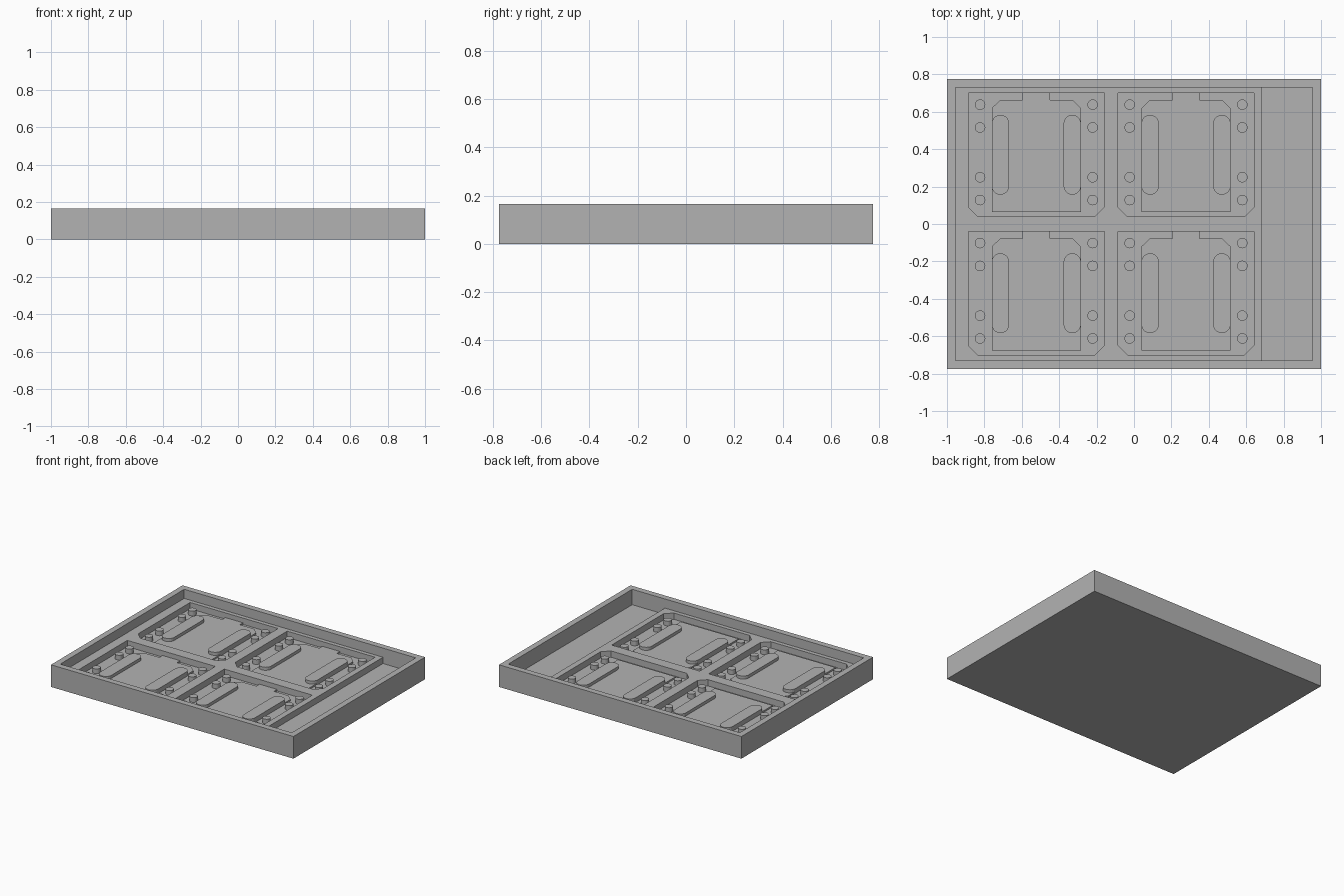
import bpy, bmesh
from math import cos, sin, pi

# Remove the default cube
cube = bpy.data.objects.get("Cube")
if cube:
    bpy.data.objects.remove(cube)

# Single plain grey material
grey = bpy.data.materials.new("plain_grey")
grey.use_nodes = True
grey.diffuse_color = (0.45, 0.45, 0.45, 1)
grey.node_tree.nodes["Principled BSDF"].inputs["Base Color"].default_value = grey.diffuse_color

W, D, TOP = 1.0, 0.775, 0.165       # tray half sizes and height
FLOOR, DECK = 0.05, 0.097           # trough floor and raised deck
PLATE, BAR, PEG = 0.062, 0.085, 0.085


def rect(x0, x1, y0, y1):
    return [(x0, y0), (x1, y0), (x1, y1), (x0, y1)]


def stadium(x, y, r, half, n=10):
    """Upright rounded slot outline; half = 0 gives a circle."""
    arc = [pi * i / n for i in range(n + 1)]
    upper = [(x + r * cos(a), y + half + r * sin(a)) for a in arc]
    lower = [(x - r * cos(a), y - half - r * sin(a)) for a in arc]
    return upper + lower if half else upper[:-1] + lower[:-1]


def prism(name, outline, z0, z1):
    """Extrude a flat outline from z0 up to z1."""
    bm = bmesh.new()
    face = bm.faces.new([bm.verts.new((x, y, z0)) for x, y in outline])
    out = bmesh.ops.extrude_face_region(bm, geom=[face])["geom"]
    bmesh.ops.translate(bm, vec=(0, 0, z1 - z0),
                        verts=[v for v in out if isinstance(v, bmesh.types.BMVert)])
    bmesh.ops.recalc_face_normals(bm, faces=bm.faces)
    mesh = bpy.data.meshes.new(name)
    bm.to_mesh(mesh)
    bm.free()
    mesh.materials.append(grey)
    obj = bpy.data.objects.new(name, mesh)
    bpy.context.collection.objects.link(obj)
    return obj


def cut(target, cutter):
    mod = target.modifiers.new(cutter.name, "BOOLEAN")
    mod.operation, mod.solver, mod.object = "DIFFERENCE", "EXACT", cutter
    cutter.hide_render = True
    cutter.hide_viewport = True
    cutter.display_type = "WIRE"


# Tray body: high rim, lower deck, trough along the right side
tray = prism("tray", rect(-W, W, -D, D), 0, TOP)
cut(tray, prism("deck_cutter", rect(-0.955, 0.955, -0.73, 0.73), DECK, TOP + 0.1))
cut(tray, prism("trough_cutter", rect(0.685, 0.955, -0.73, 0.73), FLOOR, TOP + 0.1))

# Four identical pockets, each measured from its own centre
for row, cy in (("front", -0.37), ("back", 0.37)):
    for side, cx in (("right", -0.522), ("left", 0.278)):
        tag = f"{row}_{side}"

        def place(points):
            return [(cx + x, cy + y) for x, y in points]

        # Recess with two chamfered front corners
        pocket = [(-0.313, -0.33), (0.313, -0.33), (0.363, -0.28),
                  (0.363, 0.33), (-0.363, 0.33), (-0.363, -0.28)]
        cut(tray, prism(f"pocket_cutter_{tag}", place(pocket), FLOOR, TOP + 0.1))

        # Raised plate with chamfered back corners and a tab
        half = [(0.238, -0.305), (0.238, 0.25), (0.193, 0.293), (0.073, 0.293), (0.073, 0.33)]
        plate = half + [(-x, y) for x, y in reversed(half)]
        prism(f"plate_{tag}", place(plate), FLOOR - 0.005, PLATE)

        # Rounded bars and the columns of pegs
        for s in (-1, 1):
            prism(f"bar_{tag}_{s}", place(stadium(s * 0.192, 0, 0.0465, 0.167)), FLOOR - 0.005, BAR)
            for y in (-0.242, -0.12, 0.146, 0.268):
                prism(f"peg_{tag}_{s}_{y}", place(stadium(s * 0.301, y, 0.028, 0)),
                      FLOOR - 0.005, PEG)
